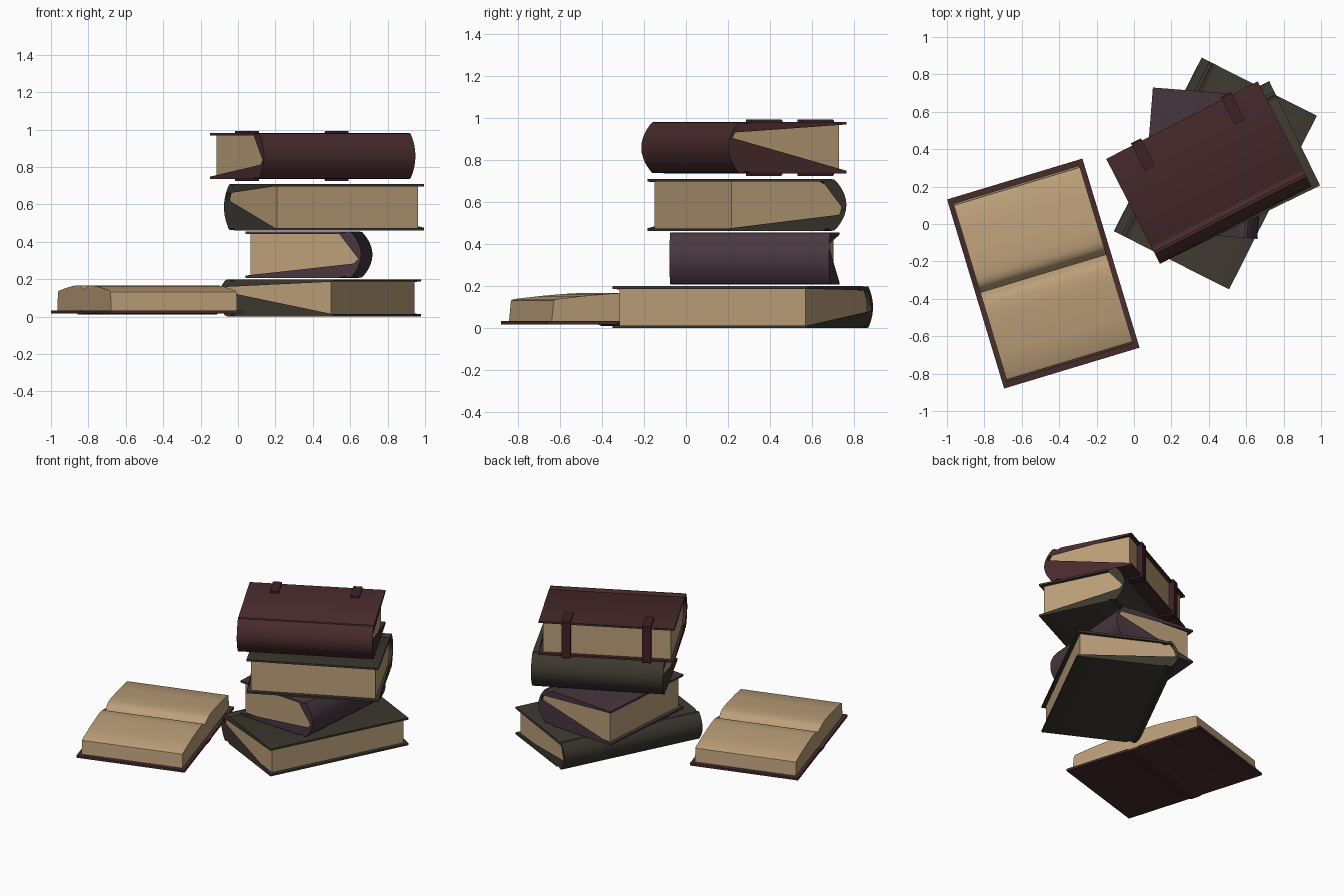
import bpy, bmesh, math
from mathutils import Vector, Matrix

if "Cube" in bpy.data.objects:
    bpy.data.objects.remove(bpy.data.objects["Cube"])


def material(name, rgb):
    m = bpy.data.materials.new(name)
    m.diffuse_color = (*rgb, 1)
    m.use_nodes = True
    m.node_tree.nodes["Principled BSDF"].inputs["Base Color"].default_value = m.diffuse_color
    return m


PAPER = material("aged paper", (0.50, 0.345, 0.19))
RED = material("dark red leather", (0.066, 0.024, 0.026))
OLIVE = material("dark olive leather", (0.046, 0.040, 0.029))
PURPLE = material("dull purple leather", (0.066, 0.038, 0.051))
MAROON = material("deep maroon leather", (0.050, 0.015, 0.020))


def extrude_profile(name, pts, x0, x1, mat, matrix):
    """Closed (y, z) profile swept along local x."""
    bm = bmesh.new()
    a = [bm.verts.new((x0, y, z)) for y, z in pts]
    b = [bm.verts.new((x1, y, z)) for y, z in pts]
    n = len(pts)
    for i in range(n):
        j = (i + 1) % n
        bm.faces.new((a[i], a[j], b[j], b[i]))
    caps = [bm.faces.new(a[::-1]), bm.faces.new(b)]
    bmesh.ops.triangulate(bm, faces=caps)
    bmesh.ops.recalc_face_normals(bm, faces=bm.faces)
    me = bpy.data.meshes.new(name)
    bm.to_mesh(me)
    bm.free()
    me.materials.append(mat)
    ob = bpy.data.objects.new(name, me)
    bpy.context.collection.objects.link(ob)
    ob.matrix_world = matrix
    bpy.ops.object.select_all(action='DESELECT')
    ob.select_set(True)
    bpy.context.view_layer.objects.active = ob
    bpy.ops.object.shade_smooth_by_angle(angle=math.radians(32))
    return ob


def offset(pts, d):
    """Shift an open polyline sideways by d (to the right of travel)."""
    out = []
    for i, p in enumerate(pts):
        q0, q1 = Vector(pts[max(i - 1, 0)]), Vector(pts[min(i + 1, len(pts) - 1)])
        t = (q1 - q0).normalized()
        out.append((p[0] + t.y * d, p[1] - t.x * d))
    return out


def place(x, y, z, angle):
    return Matrix.Translation((x, y, z)) @ Matrix.Rotation(math.radians(angle), 4, 'Z')


def closed_book(name, x, y, z0, z1, angle, length, width, bulge, mat):
    """Local x runs along the spine, local +y points to the rounded spine."""
    h, s = (z1 - z0) / 2, width / 2
    e = s - bulge
    # upper half: board, hinge groove, then the rounded back
    half = [(-s, h), (e - 0.06, h), (e - 0.045, h - 0.009), (e - 0.028, h - 0.009),
            (e - 0.014, h - 0.001), (e + 0.002, h - 0.003)]
    half += [(e + bulge * (1 - t * t), h * t) for t in (0.88, 0.74, 0.58, 0.4, 0.2)]
    outer = half + [(s, 0)] + [(a, -b) for a, b in reversed(half)]
    M = place(x, y, (z0 + z1) / 2, angle)
    L = length / 2
    extrude_profile(name + "_cover", outer + offset(outer, 0.013)[::-1], -L, L, mat, M)
    # page block fills the inside, set back on three sides
    block = offset(outer, 0.012)
    block[0] = (-s + 0.025, block[0][1])
    block[-1] = (-s + 0.025, block[-1][1])
    extrude_profile(name + "_pages", block, -L + 0.025, L - 0.025, PAPER, M)
    return M, h, s


# stack of closed books
closed_book("bottom_book", 0.435, 0.27, 0.0, 0.2, 63.2, 1.04, 0.69, 0.05, OLIVE)
closed_book("second_book", 0.38, 0.325, 0.207, 0.456, -94.5, 0.763, 0.62, 0.058, PURPLE)
closed_book("third_book", 0.46, 0.29, 0.462, 0.71, 26, 0.888, 0.62, 0.065, OLIVE)
M, h, s = closed_book("top_book", 0.40, 0.275, 0.736, 0.982, 207.1, 0.91, 0.63, 0.06, RED)

# clasps wrapping the fore edge of the top book
for i, cx in enumerate((-0.27, 0.27)):
    path = [(-s + 0.15, h), (-s, h), (-s, -h), (-s + 0.15, -h)]
    out = [(-s + 0.15, -h - 0.011), (-s - 0.008, -h - 0.011), (-s - 0.014, -h - 0.005),
           (-s - 0.014, h + 0.005), (-s - 0.008, h + 0.011), (-s + 0.15, h + 0.011)]
    extrude_profile(f"clasp_strap_{i + 1}", path + out, cx - 0.03, cx + 0.03, MAROON, M)

# open book lying flat: local x along the gutter
M = place(-0.485, -0.265, 0, 16.8)
top = [(-0.528, 0.034), (-0.05, 0.034), (-0.03, 0.027), (0.03, 0.027), (0.05, 0.034), (0.528, 0.034)]
bottom = [(a, b - 0.016) for a, b in reversed(top)]
extrude_profile("open_book_cover", top + bottom, -0.378, 0.378, RED, M)

right = [(0.0, 0.108), (0.012, 0.122), (0.026, 0.143), (0.045, 0.158), (0.075, 0.166),
         (0.13, 0.168), (0.22, 0.163), (0.34, 0.153), (0.475, 0.138), (0.487, 0.131),
         (0.497, 0.03)]
pages = [(-a, b) for a, b in reversed(right[1:])] + right
extrude_profile("open_book_pages", pages, -0.352, 0.352, PAPER, M)
